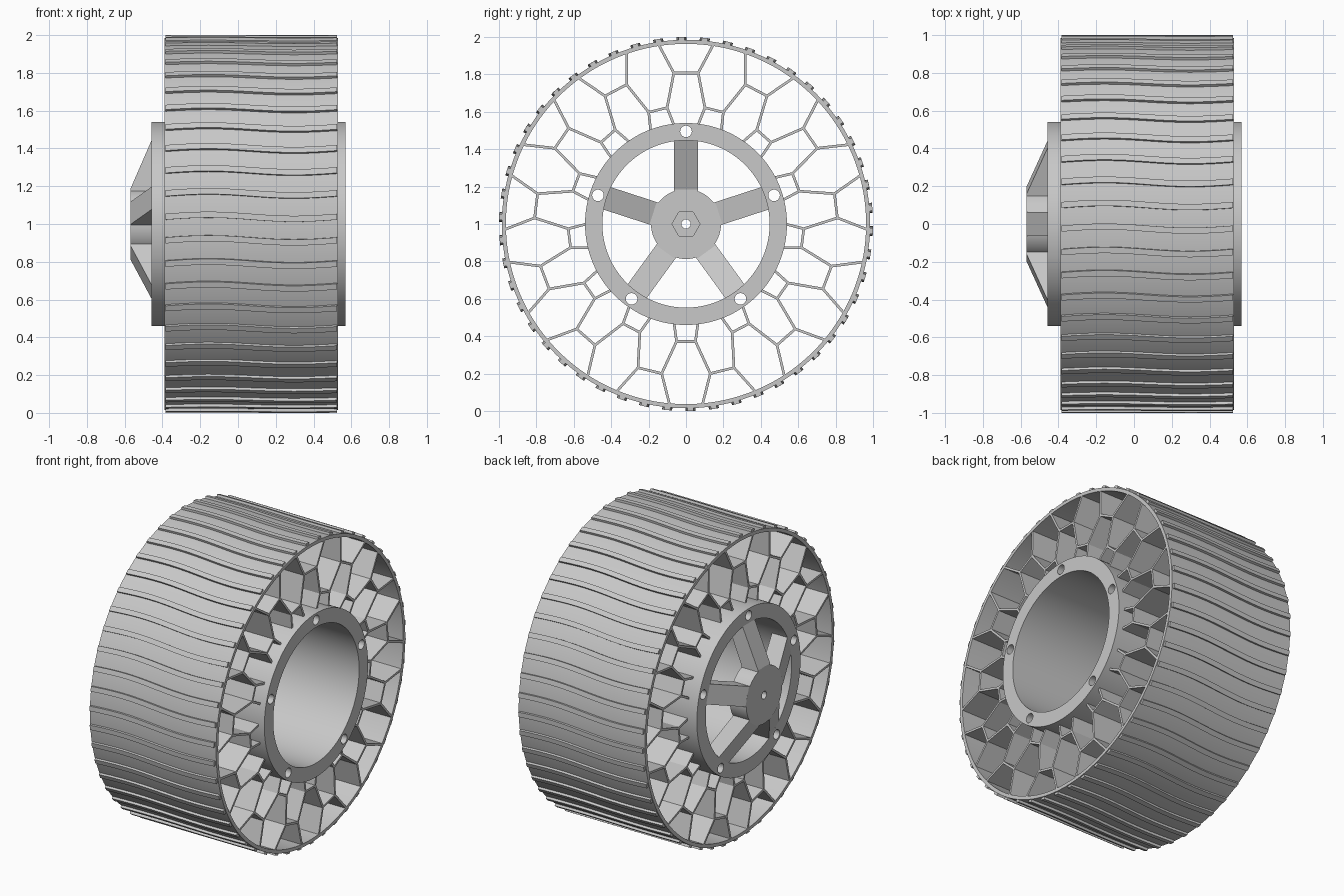
import bpy, bmesh
from math import sin, cos, pi, radians
from mathutils import Vector, Matrix

if "Cube" in bpy.data.objects:
    bpy.data.objects.remove(bpy.data.objects["Cube"])

gray = bpy.data.materials.new("light gray")
gray.diffuse_color = (0.58, 0.58, 0.58, 1)
gray.use_nodes = True
gray.node_tree.nodes["Principled BSDF"].inputs["Base Color"].default_value = gray.diffuse_color


def pt(r, a, x):
    """Point at radius r and angle a (radians) around the axle line."""
    return Vector((x, r * cos(a), 1 + r * sin(a)))


def finish(name, bm, smooth=True):
    bmesh.ops.recalc_face_normals(bm, faces=bm.faces)
    me = bpy.data.meshes.new(name)
    bm.to_mesh(me)
    bm.free()
    me.materials.append(gray)
    ob = bpy.data.objects.new(name, me)
    bpy.context.collection.objects.link(ob)
    if smooth:
        bpy.ops.object.select_all(action='DESELECT')
        ob.select_set(True)
        bpy.context.view_layer.objects.active = ob
        bpy.ops.object.shade_smooth_by_angle(angle=radians(30))
    return ob


def prism(bm, lower, upper):
    """Solid between two matching outlines."""
    a = [bm.verts.new(p) for p in lower]
    b = [bm.verts.new(p) for p in upper]
    bm.faces.new(a)
    bm.faces.new(b[::-1])
    for i in range(len(a)):
        j = (i + 1) % len(a)
        bm.faces.new((a[i], b[i], b[j], a[j]))


def tube(name, r0, r1, x0, x1, n):
    bm = bmesh.new()
    rings = [[bm.verts.new(pt(r, 2 * pi * i / n, x)) for i in range(n)]
             for r, x in ((r0, x0), (r1, x0), (r1, x1), (r0, x1))]
    for k in range(4):
        p, q = rings[k], rings[(k + 1) % 4]
        for i in range(n):
            j = (i + 1) % n
            bm.faces.new((p[i], p[j], q[j], q[i]))
    return finish(name, bm)


def cylinder(bm, r, x0, x1, n, y=0, z=0):
    off = Vector((0, y, z))
    prism(bm, [pt(r, 2 * pi * i / n, x0) + off for i in range(n)],
          [pt(r, 2 * pi * i / n, x1) + off for i in range(n)])


def cut(ob, bm):
    cutter = finish("cutter", bm, False)
    cutter.hide_render = True
    mod = ob.modifiers.new("cut", 'BOOLEAN')
    mod.operation = 'DIFFERENCE'
    mod.solver = 'EXACT'
    mod.object = cutter
    bpy.context.view_layer.objects.active = ob
    bpy.ops.object.modifier_apply(modifier=mod.name)
    bpy.data.objects.remove(cutter)


X0, X1 = -0.39, 0.53
spoke_angles = [radians(90 + 72 * i) for i in range(5)]

# Outer band
tube("tire_band", 0.963, 0.985, X0, X1, 160)

# Rim barrel with five through holes
rim = tube("rim_barrel", 0.447, 0.54, -0.457, 0.57, 128)
bm = bmesh.new()
for a in spoke_angles:
    cylinder(bm, 0.031, -0.6, 0.7, 24, 0.495 * cos(a), 0.495 * sin(a))
cut(rim, bm)

# Honeycomb web of flexible walls, thirteen repeats
bm = bmesh.new()
S = 360 / 26


def wall(r0, a0, r1, a1, t=0.014):
    p, q = pt(r0, radians(a0), 0), pt(r1, radians(a1), 0)
    d = (q - p).normalized()
    n = Vector((1, 0, 0)).cross(d) * t / 2
    p, q = p - d * 0.003, q + d * 0.003
    outline = [p + n, q + n, q - n, p - n]
    prism(bm, [v + Vector((X0 + 0.001, 0, 0)) for v in outline],
          [v + Vector((X1 - 0.001, 0, 0)) for v in outline])


for i in range(13):
    c = 90 + 2 * S * i
    wall(0.81, c - S / 3, 0.81, c + S / 3)
    wall(0.63, c + 2 * S / 3, 0.63, c + 4 * S / 3)
    for s in (-1, 1):
        wall(0.81, c + s * S / 3, 0.966, c + s * 0.62 * S)
        wall(0.81, c + s * S / 3, 0.63, c + s * 2 * S / 3)
        wall(0.63, c + s * 2 * S / 3, 0.537, c + s * 0.51 * S)
finish("honeycomb_web", bm, False)

# Wavy tread ribs, fifty around the band
bm = bmesh.new()
N = 20
for i in range(50):
    base = radians(5 + 7.2 * i)
    rows = []
    for k in range(N + 1):
        f = k / N
        x = X0 + 0.007 + f * (X1 - X0 - 0.014)
        a = base - 0.011 * sin(2 * pi * f)
        rows.append([bm.verts.new(pt(r, a + w, x)) for r, w in
                     ((0.98, -0.016), (1.0, -0.016), (1.0, 0.016), (0.98, 0.016))])
    for p, q in zip(rows, rows[1:]):
        for j in range(4):
            m = (j + 1) % 4
            bm.faces.new((p[j], p[m], q[m], q[j]))
    bm.faces.new(rows[0])
    bm.faces.new(rows[-1][::-1])
finish("tread_ribs", bm)

# Hub with axle hole and hexagonal nut recess on the inside
bm = bmesh.new()
cylinder(bm, 0.187, -0.57, -0.45, 64)
hub = finish("hub", bm)
bm = bmesh.new()
cylinder(bm, 0.075, -0.51, -0.4, 6)
cut(hub, bm)
bm = bmesh.new()
cylinder(bm, 0.025, -0.6, -0.4, 24)
cut(hub, bm)

# Five sloping spokes from hub to rim
bm = bmesh.new()
profile = [(0.13, -0.57), (0.185, -0.57), (0.445, -0.457), (0.458, -0.455),
           (0.458, -0.34), (0.185, -0.45), (0.13, -0.45)]
for a in spoke_angles:
    side = Vector((0, -sin(a), cos(a))) * 0.063
    outline = [pt(r, a, x) for r, x in profile]
    prism(bm, [p - side for p in outline], [p + side for p in outline])
finish("spokes", bm, False)
